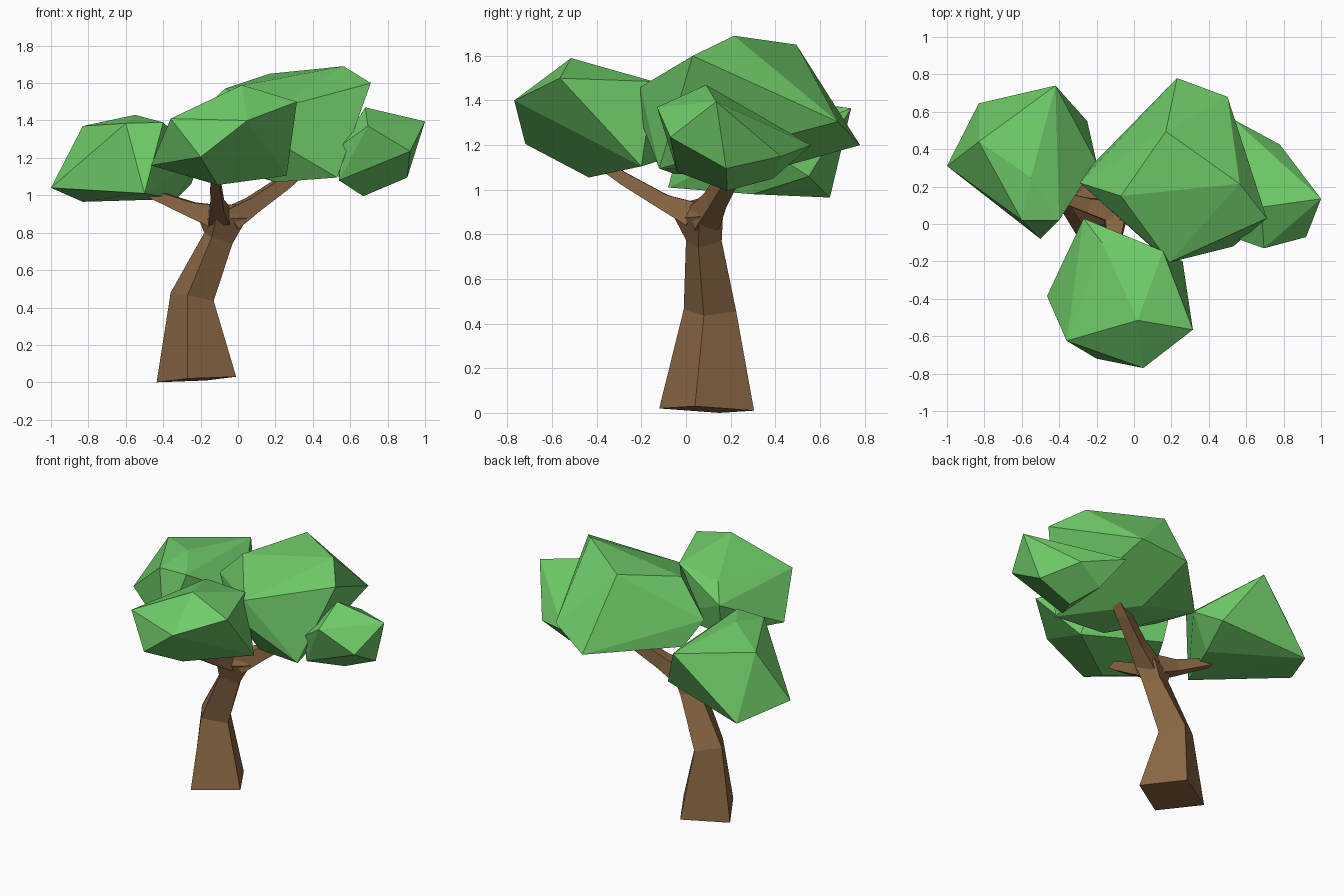
import bpy, bmesh, math
from mathutils import Vector

if "Cube" in bpy.data.objects:
    bpy.data.objects.remove(bpy.data.objects["Cube"])


def material(name, color):
    m = bpy.data.materials.new(name)
    m.diffuse_color = (*color, 1)
    m.use_nodes = True
    m.node_tree.nodes["Principled BSDF"].inputs["Base Color"].default_value = m.diffuse_color
    return m


LEAF = material("leaf_green", (0.16, 0.6, 0.14))
BARK = material("bark_brown", (0.26, 0.14, 0.06))


def finish(name, bm, mat):
    bmesh.ops.recalc_face_normals(bm, faces=bm.faces[:])
    me = bpy.data.meshes.new(name)
    bm.to_mesh(me)
    bm.free()
    me.materials.append(mat)
    ob = bpy.data.objects.new(name, me)
    bpy.context.collection.objects.link(ob)
    return ob


def clump(name, corners):
    """Faceted leaf clump: hull around its corner points."""
    bm = bmesh.new()
    for p in corners:
        bm.verts.new(p)
    res = bmesh.ops.convex_hull(bm, input=bm.verts[:])
    loose = [v for v in bm.verts if not v.link_faces]
    bmesh.ops.delete(bm, geom=loose, context='VERTS')
    bmesh.ops.dissolve_limit(bm, angle_limit=math.radians(4),
                             verts=bm.verts[:], edges=bm.edges[:])
    return finish(name, bm, LEAF)


def loft(name, rings):
    """Skin a stack of equal-sided rings and cap both ends."""
    bm = bmesh.new()
    loops = [[bm.verts.new(p) for p in r] for r in rings]
    n = len(loops[0])
    for a, b in zip(loops, loops[1:]):
        for i in range(n):
            j = (i + 1) % n
            bm.faces.new((a[i], a[j], b[j], b[i]))
    bm.faces.new(loops[0][::-1])
    bm.faces.new(loops[-1])
    return finish(name, bm, BARK)


def branch(name, path):
    """Four-sided tapering limb along (x, y, z, radius) stations."""
    pts = [Vector(p[:3]) for p in path]
    d = (pts[-1] - pts[0]).normalized()
    side = d.cross(Vector((0, 0, 1))).normalized()
    up = side.cross(d)
    rings = []
    for c, s in zip(pts, path):
        rings.append([c + s[3] * (math.cos(a) * side + math.sin(a) * up)
                      for a in (math.pi / 2 * k + math.pi / 4 for k in range(4))])
    return loft(name, rings)


# trunk: four-sided, leaning and flaring at the foot
loft("trunk", [
    [(-.435, .15, 0), (-.27, -.12, .02), (-.01, .04, .03), (-.17, .305, .01)],
    [(-.36, .13, .48), (-.27, -.01, .465), (-.13, .08, .435), (-.22, .225, .455)],
    [(-.18, .11, .80), (-.14, 0, .775), (-.03, .055, .74), (-.07, .16, .77)],
    [(-.21, .10, .87), (-.12, -.05, .87), (.05, .06, .88), (-.03, .165, .87)],
    [(-.14, .09, .93), (-.11, 0, .95), (-.01, .06, .95), (-.06, .12, .94)],
])

# limbs reaching into the clumps
branch("left_branch", [(-.12, .07, .89, .085), (-.25, .10, .925, .055),
                       (-.44, .16, 1.00, .035), (-.62, .22, 1.08, .015)])
branch("right_branch", [(-.05, .08, .87, .085), (.08, .13, .95, .06),
                        (.25, .20, 1.07, .05), (.36, .24, 1.16, .04)])
branch("front_branch", [(-.10, .03, .89, .08), (-.11, -.10, .945, .05),
                        (-.12, -.28, 1.05, .04), (-.12, -.40, 1.13, .03)])

# leaf clumps
clump("left_leaves", [
    (-1, .31, 1.04), (-.83, .645, .965), (-.83, .44, 1.37), (-.42, .74, 1.365),
    (-.40, .02, 1.39), (-.60, .02, 1.385), (-.55, .25, 1.43), (-.50, -.08, 1.01),
    (-.20, .33, 1.20), (-.25, .55, 1.06), (-.33, .30, .98)])

clump("main_leaves", [
    (.565, .215, 1.69), (.17, .495, 1.65), (.71, .03, 1.60), (.5, .68, 1.305),
    (.23, .78, 1.20), (-.07, .15, 1.57), (-.29, .22, 1.36), (-.21, .33, 1.20),
    (.19, -.205, 1.46), (.18, -.20, 1.30), (.53, -.12, 1.095), (.20, -.05, 1.07),
    (.22, .35, 1.08), (-.12, .08, 1.20)])

clump("front_leaves", [
    (-.27, .03, 1.38), (-.465, -.385, 1.16), (-.36, -.625, 1.41),
    (-.20, -.72, 1.205), (.05, -.77, 1.40), (.315, -.565, 1.50),
    (.02, -.515, 1.59), (.26, -.20, 1.105), (-.11, -.435, 1.055),
    (-.17, -.10, 1.47), (.155, -.145, 1.485), (-.25, -.02, 1.16)])

clump("right_leaves", [
    (.68, .09, 1.47), (1, .135, 1.395), (.92, -.07, 1.235), (.695, -.13, 1.37),
    (.555, -.08, 1.27), (.905, .18, 1.095), (.67, .185, .995), (.54, -.04, 1.08),
    (.53, .56, 1.20), (.78, .425, 1.15), (.60, .39, 1.05)])
